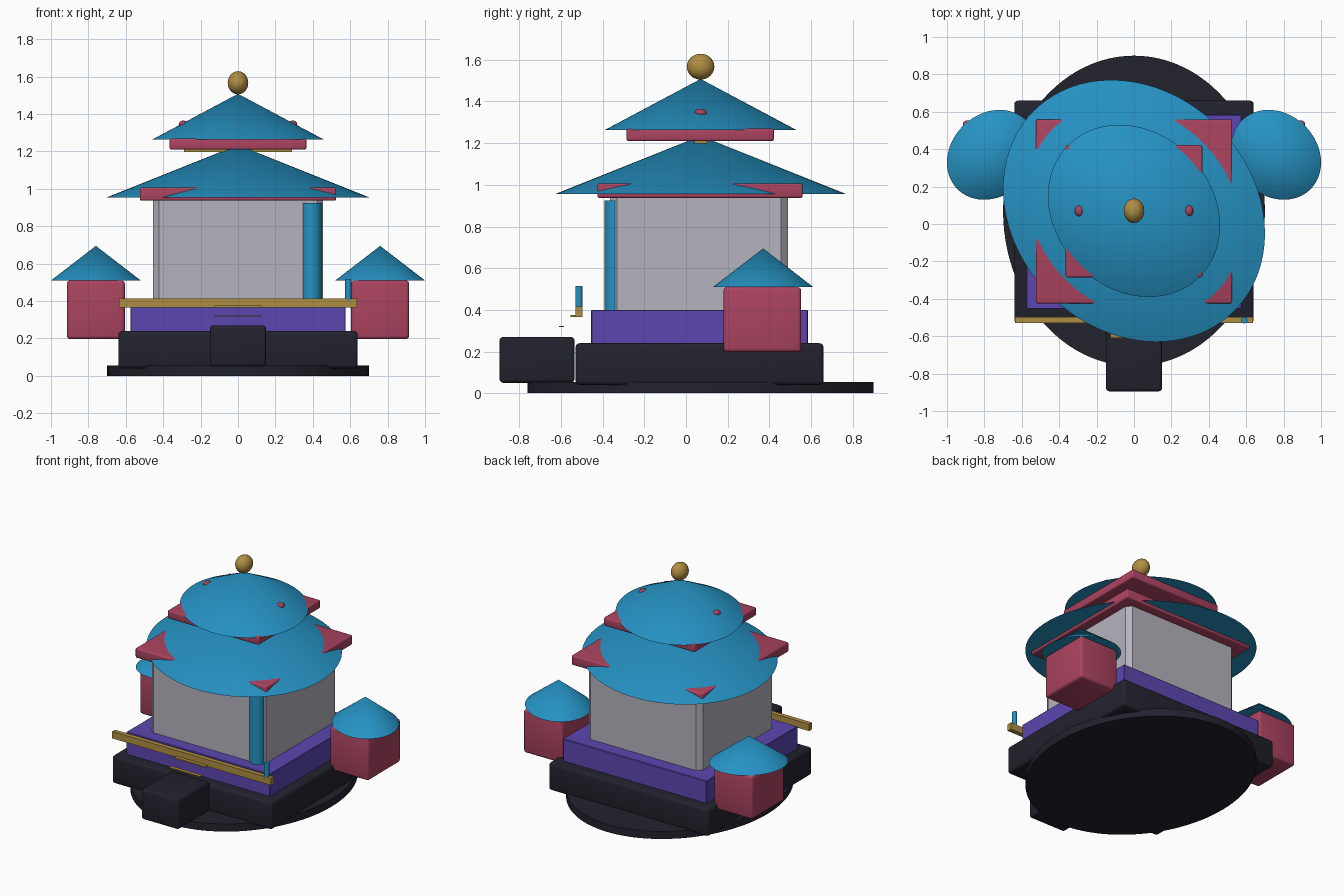
import bpy
import math

if "Cube" in bpy.data.objects:
    bpy.data.objects.remove(bpy.data.objects["Cube"], do_unlink=True)

CY = 0.07        # depth of the tower axis
STRETCH = 1.19   # long to short axis of the oval roofs


def material(name, rgb):
    m = bpy.data.materials.new(name)
    m.use_nodes = True
    m.diffuse_color = (*rgb, 1)
    m.node_tree.nodes["Principled BSDF"].inputs["Base Color"].default_value = (*rgb, 1)
    return m


BLUE = material("roof blue", (0.019, 0.29, 0.55))
CRIMSON = material("crimson", (0.41, 0.057, 0.117))
PURPLE = material("purple", (0.107, 0.061, 0.44))
DARK = material("dark stone", (0.016, 0.016, 0.027))
GOLD = material("gold", (0.43, 0.27, 0.054))
GREY = material("wall grey", (0.46, 0.45, 0.51))


def finish(name, mat, smooth=True):
    ob = bpy.context.object
    ob.name = ob.data.name = name
    ob.data.materials.append(mat)
    bpy.ops.object.transform_apply(location=False, rotation=True, scale=True)
    if smooth:
        bpy.ops.object.shade_smooth_by_angle(angle=math.radians(35))
    return ob


def box(name, mat, x, y, z, bevel=0.0, segments=3, upright=False):
    """Box from (min, max) ranges; upright bevels only the standing edges."""
    spans = (x, y, z)
    bpy.ops.mesh.primitive_cube_add(size=1, location=[(a + b) / 2 for a, b in spans])
    bpy.context.object.scale = [b - a for a, b in spans]
    ob = finish(name, mat, smooth=False)
    if bevel:
        mod = ob.modifiers.new("edge", "BEVEL")
        mod.width, mod.segments = bevel, segments
        if upright:
            attr = ob.data.attributes.new("bevel_weight_edge", "FLOAT", "EDGE")
            for e in ob.data.edges:
                a, b = (ob.data.vertices[i].co for i in e.vertices)
                attr.data[e.index].value = float(abs(a.z - b.z) > 0.01)
            mod.limit_method = "WEIGHT"
        bpy.ops.object.modifier_apply(modifier=mod.name)
        if segments > 1:
            bpy.ops.object.shade_smooth_by_angle(angle=math.radians(35))
    return ob


def cylinder(name, mat, x, y, r, z0, z1, ry=None, sides=32):
    bpy.ops.mesh.primitive_cylinder_add(vertices=sides, radius=1, depth=1,
                                        location=(x, y, (z0 + z1) / 2))
    bpy.context.object.scale = (r, ry or r, z1 - z0)
    return finish(name, mat)


def roof(name, x, y, extent, z0, z1, turn=1):
    """Oval cone whose long axis runs diagonally."""
    k = (STRETCH ** 2 - 1) / (STRETCH ** 2 + 1)
    bpy.ops.mesh.primitive_cone_add(vertices=96, radius1=1, depth=1,
                                    location=(x, y, (z0 + z1) / 2))
    ob = bpy.context.object
    ob.scale = (extent * math.sqrt(1 - k), extent * math.sqrt(1 + k), z1 - z0)
    ob.rotation_euler.z = turn * math.pi / 4
    return finish(name, BLUE)


def ball(name, mat, loc, radii):
    bpy.ops.mesh.primitive_uv_sphere_add(segments=32, ring_count=16, radius=1, location=loc)
    bpy.context.object.scale = radii
    return finish(name, mat)


# Ground disc, plinth and front step
cylinder("ground_disc", DARK, 0, CY, 0.70, 0, 0.055, ry=0.83, sides=96)
box("plinth", DARK, (-0.64, 0.64), (-0.53, 0.66), (0.04, 0.24), 0.02)
box("front_step", DARK, (-0.15, 0.15), (-0.895, -0.535), (0.05, 0.27), 0.018)
box("terrace", PURPLE, (-0.575, 0.575), (-0.455, 0.585), (0.2, 0.40), 0.004, 1)

# Front rail with its post and step trims
box("front_rail", GOLD, (-0.635, 0.635), (-0.53, -0.497), (0.365, 0.415))
cylinder("rail_post", BLUE, 0.59, -0.514, 0.017, 0.40, 0.515)
box("upper_trim", GOLD, (-0.125, 0.125), (-0.555, -0.525), (0.366, 0.375))
box("lower_trim", GOLD, (-0.125, 0.125), (-0.61, -0.585), (0.317, 0.323))

# Hall with chamfered corners and one corner pillar
box("hall", GREY, (-0.455, 0.455), (-0.365, 0.49), (0.39, 0.96), 0.033, 1, True)
cylinder("corner_pillar", BLUE, 0.393, -0.337, 0.053, 0.39, 0.925)

# Two roof tiers
box("lower_eave", CRIMSON, (-0.525, 0.525), (-0.425, 0.56), (0.937, 1.007), 0.01)
roof("lower_roof", 0, CY, 0.70, 0.955, 1.235)
box("ridge_beam", GOLD, (-0.29, 0.29), (0.04, 0.10), (1.198, 1.24))
box("upper_eave", CRIMSON, (-0.365, 0.365), (-0.285, 0.422), (1.21, 1.27), 0.01)
roof("upper_roof", 0, CY, 0.46, 1.263, 1.508)
ball("finial", GOLD, (0, CY, 1.567), (0.055, 0.066, 0.062))

# Mirrored side pavilions and roof beads
for side, s in (("left", 1), ("right", -1)):
    ball(side + "_roof_bead", CRIMSON, (s * 0.293, CY, 1.345), (0.024, 0.029, 0.02))
    box(side + "_pavilion", CRIMSON, sorted((s * 0.605, s * 0.915)), (0.18, 0.553),
        (0.197, 0.51), 0.018)
    roof(side + "_pavilion_roof", s * 0.76, 0.37, 0.24, 0.51, 0.695, s)
